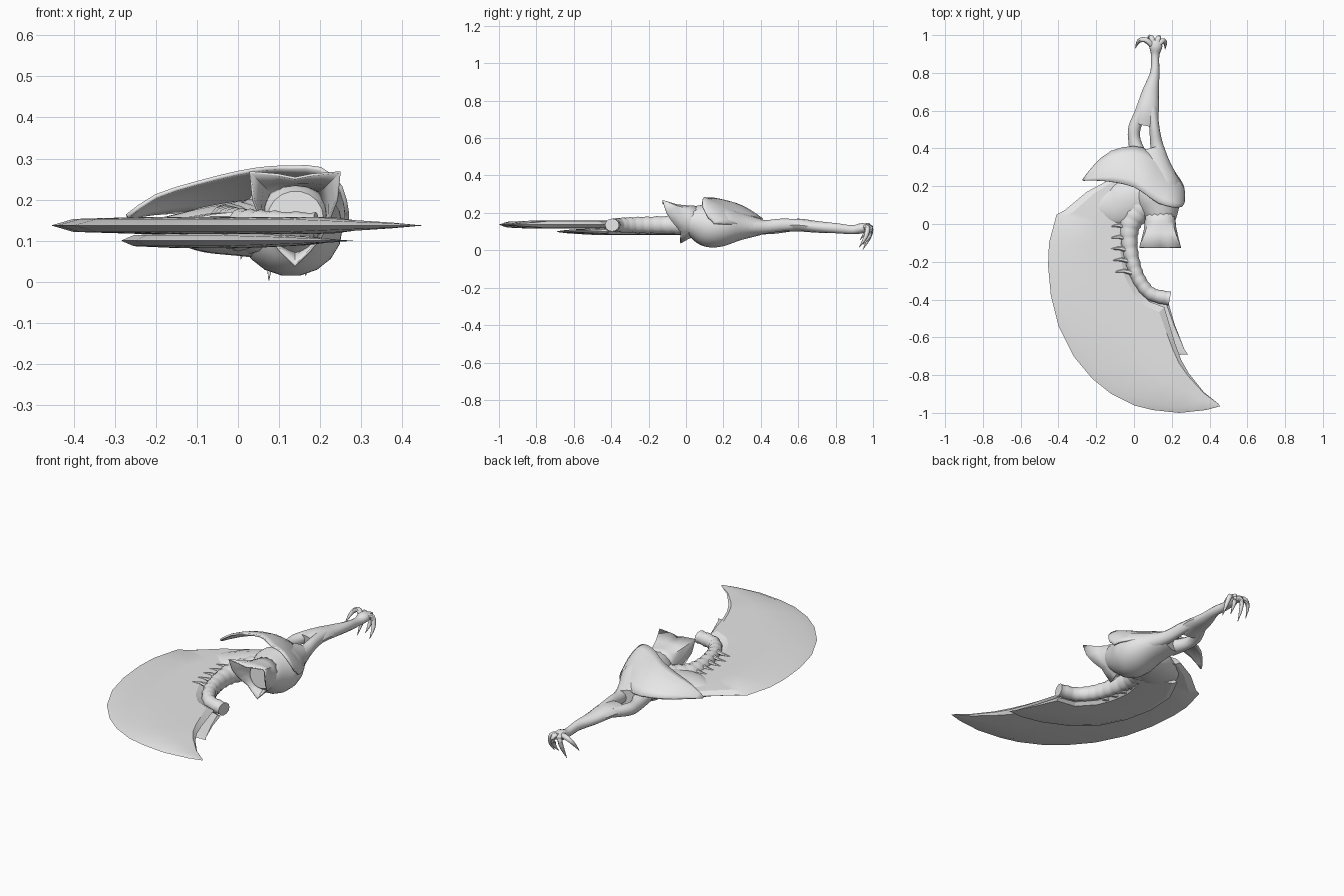
import bpy, bmesh, math
from mathutils import Vector

grey = bpy.data.materials.new("plain_grey")
grey.diffuse_color = (0.8, 0.8, 0.8, 1)


def finish(name, verts, faces, angle=35, thickness=0):
    """Make an object from points and faces, with consistent normals."""
    me = bpy.data.meshes.new(name)
    me.from_pydata([tuple(v) for v in verts], [], faces)
    bm = bmesh.new()
    bm.from_mesh(me)
    bmesh.ops.remove_doubles(bm, verts=bm.verts, dist=0.0004)
    bmesh.ops.recalc_face_normals(bm, faces=bm.faces)
    bm.to_mesh(me)
    bm.free()
    me.materials.append(grey)
    ob = bpy.data.objects.new(name, me)
    bpy.context.collection.objects.link(ob)
    if thickness:
        mod = ob.modifiers.new("thickness", "SOLIDIFY")
        mod.thickness = thickness
        mod.offset = 0
    bpy.ops.object.select_all(action="DESELECT")
    ob.select_set(True)
    bpy.context.view_layer.objects.active = ob
    bpy.ops.object.shade_smooth_by_angle(angle=math.radians(angle))
    return ob


def bridge(rows, closed):
    """Quads between equally long rows of points."""
    n, faces = len(rows[0]), []
    for r in range(len(rows) - 1):
        for i in range(n if closed else n - 1):
            j = (i + 1) % n
            faces.append((r*n + i, r*n + j, (r+1)*n + j, (r+1)*n + i))
    return [p for row in rows for p in row], faces


def smooth_path(keys, steps):
    """Catmull-Rom curve through keys of any width."""
    k = [keys[0]] + list(keys) + [keys[-1]]
    out = []
    for i in range(1, len(k) - 2):
        for s in range(steps):
            t = s / steps
            out.append([0.5 * (2*b + (c - a)*t + (2*a - 5*b + 4*c - d)*t*t
                               + (3*b - a - 3*c + d)*t**3)
                        for a, b, c, d in zip(*k[i-1:i+3])])
    return out + [list(keys[-1])]


def tube(name, keys, sides=12, steps=4, rib=0.0):
    """Oval tube; each key is x, y, z, side radius, vertical radius."""
    pts = smooth_path(keys, steps)
    rows = []
    for i, p in enumerate(pts):
        t = Vector(pts[min(i+1, len(pts)-1)][:3]) - Vector(pts[max(i-1, 0)][:3])
        t.normalize()
        side = t.cross(Vector((0, 0, 1))).normalized()
        up = side.cross(t)
        k = 1 + rib * (i % 3 == 0)
        rows.append([Vector(p[:3]) + side * p[3] * k * math.cos(a) + up * p[4] * k * math.sin(a)
                     for a in (2 * math.pi * s / sides for s in range(sides))])
    verts, faces = bridge(rows, True)
    faces += [tuple(range(sides)), tuple(range(len(verts) - sides, len(verts)))]
    return finish(name, verts, faces, 45)


def blade(name, outer, inner, z, half):
    """Crescent plate with bevelled rims between two outlines."""
    profile = [(0, 0), (0.13, 0.75), (0.55, 1), (0.93, 0.9), (1, 0.0),
               (0.93, -0.9), (0.55, -1), (0.13, -0.75)]
    rows = []
    for i, (o, q) in enumerate(zip(outer, inner)):
        o, q = Vector(o), Vector(q)
        taper = min(1, (len(outer) - 1 - i) / 3)
        rows.append([(*o.lerp(q, t), z + h * half * taper) for t, h in profile])
    verts, faces = bridge(rows, True)
    faces.append(tuple(range(8)))
    return finish(name, verts, faces, 20)


# Large crescent blade and smaller one beneath it
blade("main_blade",
      [(-0.12, 0.24), (-0.25, 0.17), (-0.37, 0.07), (-0.41, 0.05), (-0.45, -0.1), (-0.455, -0.22),
       (-0.44, -0.38), (-0.4, -0.54), (-0.32, -0.7), (-0.22, -0.82), (-0.12, -0.9), (0, -0.96),
       (0.1, -0.985), (0.24, -1), (0.38, -0.985), (0.455, -0.965)],
      [(0.06, 0.2), (0.04, 0.1), (0, 0.03), (-0.02, -0.02), (-0.045, -0.1), (-0.04, -0.18),
       (-0.02, -0.27), (0.03, -0.36), (0.08, -0.41), (0.16, -0.44), (0.19, -0.54), (0.22, -0.64),
       (0.25, -0.72), (0.29, -0.79), (0.37, -0.89), (0.445, -0.95)], 0.137, 0.021)
blade("lower_blade",
      [(-0.2, 0.12), (-0.275, -0.03), (-0.285, -0.2), (-0.25, -0.36), (-0.18, -0.5),
       (-0.07, -0.6), (0.08, -0.67), (0.2, -0.695), (0.285, -0.69)],
      [(0, 0.05), (-0.03, -0.03), (-0.045, -0.12), (-0.03, -0.22), (0, -0.3),
       (0.08, -0.39), (0.18, -0.41), (0.215, -0.53), (0.265, -0.66)], 0.1, 0.018)

# Ribbed grip along the inner curve, and its flare into the blade
tube("ribbed_spine",
     [(0.19, -0.395, 0.135, 0.036, 0.032), (0.09, -0.37, 0.135, 0.034, 0.036),
      (0.03, -0.3, 0.135, 0.035, 0.04), (-0.005, -0.21, 0.135, 0.037, 0.043),
      (-0.025, -0.1, 0.135, 0.042, 0.046), (-0.02, 0, 0.135, 0.055, 0.052),
      (0.03, 0.08, 0.135, 0.07, 0.062), (0.1, 0.15, 0.135, 0.08, 0.07)], 12, 6, 0.08)
tube("blade_root",
     [(-0.22, 0.08, 0.137, 0.02, 0.012), (-0.15, 0.09, 0.13, 0.09, 0.036),
      (-0.08, 0.1, 0.127, 0.12, 0.056), (0.02, 0.14, 0.13, 0.12, 0.07),
      (0.1, 0.17, 0.13, 0.09, 0.08)], 14, 4)
for i in range(5):
    y = -0.02 - 0.06 * i
    x = -0.03 + 0.012 * max(0, i - 2)
    for s in (1, -1):
        z = 0.137 + s * 0.022 - 0.018 * (s < 0)
        tube("rib_fin", [(x, y, z, 0.014, 0.012), (x - 0.05, y + 0.012, z, 0.01, 0.007),
                         (x - 0.1, y + 0.005, z - 0.004 * s, 0.001, 0.001)], 6, 2)

# Muscular body and split forearm
tube("body",
     [(0.14, 0, 0.155, 0.068, 0.066), (0.14, 0.05, 0.15, 0.092, 0.092),
      (0.13, 0.12, 0.135, 0.122, 0.118), (0.125, 0.19, 0.13, 0.125, 0.112),
      (0.1, 0.29, 0.128, 0.1, 0.075), (0.07, 0.395, 0.125, 0.085, 0.045)], 18, 4)
tube("inner_strand",
     [(0.03, 0.34, 0.125, 0.05, 0.04), (0.003, 0.44, 0.12, 0.033, 0.034),
      (0.003, 0.51, 0.125, 0.033, 0.032), (0.04, 0.6, 0.135, 0.03, 0.028)])
tube("outer_strand",
     [(0.145, 0.32, 0.125, 0.045, 0.045), (0.12, 0.42, 0.125, 0.034, 0.036),
      (0.108, 0.51, 0.135, 0.027, 0.034), (0.095, 0.62, 0.138, 0.028, 0.028)])
tube("forearm",
     [(0.055, 0.525, 0.128, 0.072, 0.03), (0.07, 0.6, 0.135, 0.062, 0.034),
      (0.088, 0.7, 0.125, 0.044, 0.031), (0.11, 0.8, 0.118, 0.025, 0.027),
      (0.112, 0.89, 0.11, 0.022, 0.024), (0.115, 0.94, 0.118, 0.035, 0.027),
      (0.115, 0.975, 0.122, 0.026, 0.018)])

# Clawed fingers: wrist, knuckle, joint, tip
fingers = [((0.1, 0.945, 0.12), (0.06, 0.975, 0.133), (0.025, 0.968, 0.11), (0.007, 0.93, 0.055)),
           ((0.107, 0.955, 0.12), (0.09, 0.988, 0.122), (0.08, 0.98, 0.07), (0.075, 0.945, 0.003)),
           ((0.12, 0.955, 0.12), (0.13, 0.985, 0.122), (0.13, 0.98, 0.075), (0.125, 0.945, 0.03)),
           ((0.125, 0.945, 0.12), (0.15, 0.97, 0.12), (0.165, 0.96, 0.07), (0.165, 0.925, 0.015))]
for f in fingers:
    tube("claw_finger", [(*p, r, r) for p, r in zip(f, (0.017, 0.014, 0.011, 0.001))], 8, 3)

# Curved shoulder shell
front = [(-0.27, 0.23, 0.16), (-0.2, 0.23, 0.208), (-0.1, 0.22, 0.24), (0, 0.195, 0.265),
         (0.07, 0.15, 0.276), (0.13, 0.11, 0.278), (0.2, 0.09, 0.275), (0.25, 0.09, 0.23),
         (0.265, 0.12, 0.17)]
back = [(-0.268, 0.235, 0.155), (-0.21, 0.31, 0.165), (-0.12, 0.385, 0.17), (0, 0.41, 0.165),
        (0.08, 0.385, 0.16), (0.15, 0.335, 0.15), (0.22, 0.265, 0.14), (0.26, 0.2, 0.14),
        (0.265, 0.15, 0.14)]
rows = []
for f, b in zip(smooth_path(front, 2), smooth_path(back, 2)):
    width = (Vector(f) - Vector(b)).length
    rows.append([Vector(f).lerp(Vector(b), t / 6)
                 + Vector((0, 0, 0.08 * width * math.sin(math.pi * t / 6))) for t in range(7)])
finish("shoulder_shell", *bridge(rows, False), 40, 0.01)

# Flared cuff with two upper horns and a lower point
flare = [0.095, 0.112, 0.155, 0.11, 0.085, 0.08, 0.08, 0.09, 0.118]
rows = []
for depth in (0, 0.3, 0.6, 1):
    ring = []
    for s in range(16):
        a = math.pi * s / 8
        r = 0.077 + (flare[min(s, 16 - s)] - 0.077) * depth ** 1.6
        rim_y = -0.078 - 0.048 * max(-1, min(1, 1.4 * math.cos(a)))
        ring.append((0.139 + r * math.sin(a), 0.07 + (rim_y - 0.07) * depth,
                     0.157 + r * math.cos(a)))
    rows.append(ring)
finish("horned_cuff", *bridge(rows, True), 40, 0.006)
